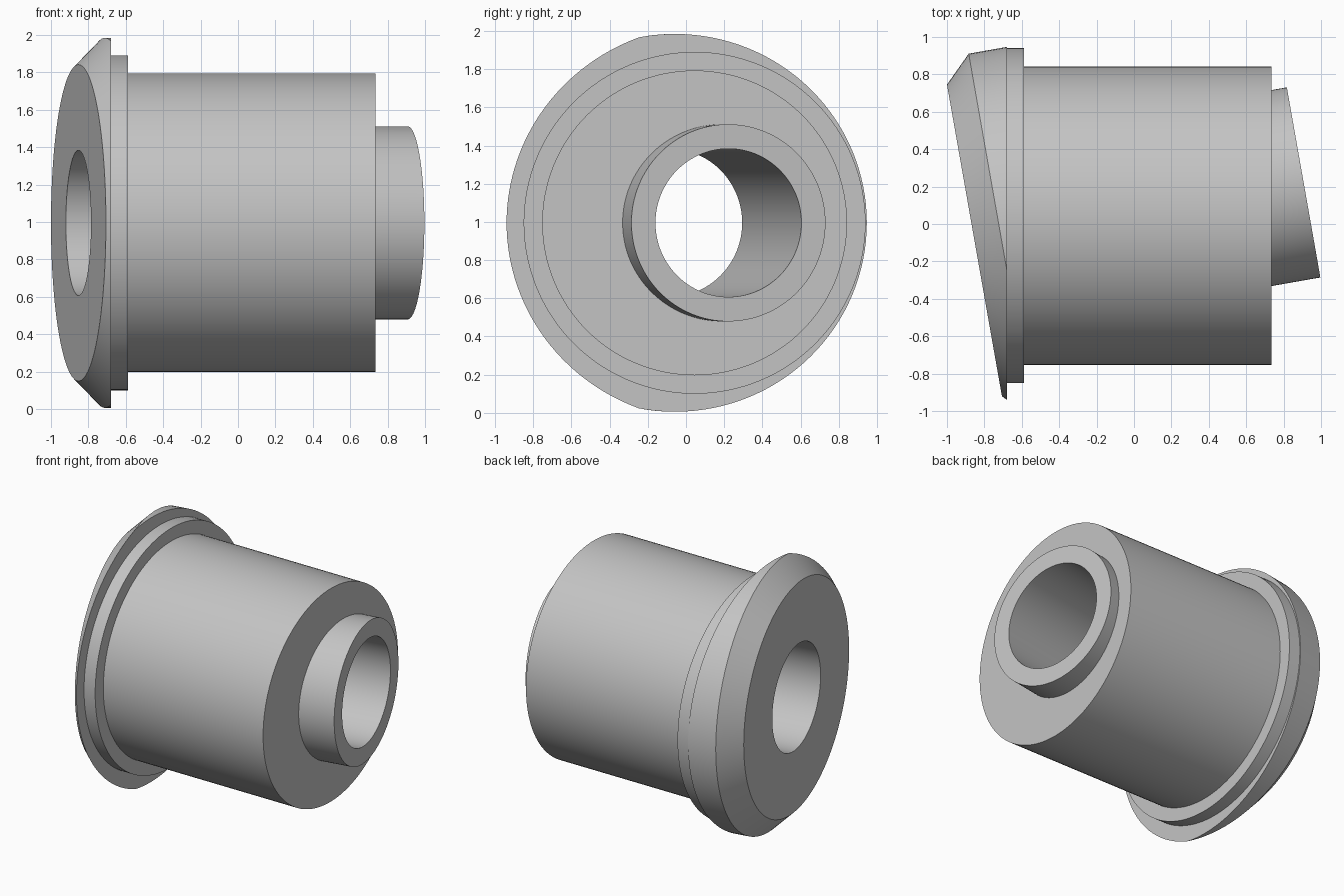
import bpy, bmesh, math
from mathutils import Matrix, Vector

if "Cube" in bpy.data.objects:
    bpy.data.objects.remove(bpy.data.objects["Cube"])

SEG = 128
CZ = 0.995
TILT = math.radians(10)

grey = bpy.data.materials.new("plain_grey")
grey.diffuse_color = (0.55, 0.55, 0.55, 1)
grey.use_nodes = True
grey.node_tree.nodes["Principled BSDF"].inputs["Base Color"].default_value = grey.diffuse_color


def lathe(name, profile, origin, tilt=0.0, cut_x=None):
    """Solid of revolution about local x: profile is (distance, radius)."""
    bm = bmesh.new()
    rings = []
    for d, r in profile:
        rings.append([bm.verts.new((d, r * math.cos(2 * math.pi * i / SEG),
                                    r * math.sin(2 * math.pi * i / SEG)))
                      for i in range(SEG)])
    for a, b in zip(rings, rings[1:]):
        for i in range(SEG):
            j = (i + 1) % SEG
            bm.faces.new((a[i], a[j], b[j], b[i]))
    bm.faces.new(rings[0])
    bm.faces.new(rings[-1])
    bm.transform(Matrix.Translation(origin) @ Matrix.Rotation(tilt, 4, 'Z'))
    if cut_x is not None:
        # trim square to the body and close the cut
        res = bmesh.ops.bisect_plane(
            bm, geom=bm.verts[:] + bm.edges[:] + bm.faces[:],
            plane_co=(cut_x, 0, 0), plane_no=(1, 0, 0), clear_outer=True)
        edges = [e for e in res["geom_cut"] if isinstance(e, bmesh.types.BMEdge)]
        bmesh.ops.holes_fill(bm, edges=edges, sides=0)
    bmesh.ops.recalc_face_normals(bm, faces=bm.faces[:])
    mesh = bpy.data.meshes.new(name)
    bm.to_mesh(mesh)
    bm.free()
    mesh.materials.append(grey)
    obj = bpy.data.objects.new(name, mesh)
    bpy.context.collection.objects.link(obj)
    return obj


def combine(target, other, operation):
    mod = target.modifiers.new(operation.lower(), 'BOOLEAN')
    mod.operation = operation
    mod.solver = 'EXACT'
    mod.object = other
    bpy.context.view_layer.objects.active = target
    bpy.ops.object.modifier_apply(modifier=mod.name)
    bpy.data.objects.remove(other, do_unlink=True)


# centre of the tilted flange face, and the tilted axis length
face = Vector((-0.853, -0.088, CZ))
length = 1.787

# straight main body
bushing = lathe("bushing", [(-0.65, 0.798), (0.735, 0.798)], (0, 0.045, CZ))
# stepped collar
collar = lathe("collar", [(-0.70, 0.895), (-0.588, 0.895)], (0, 0.045, CZ))
# tilted chamfered flange, trimmed square
flange = lathe("flange", [(0, 0.846), (0.143, 0.989), (0.6, 0.989)],
               face, TILT, cut_x=-0.68)
# tilted end spigot
spigot = lathe("spigot", [(1.2, 0.516), (length, 0.516)], face, TILT)
# tilted through bore
bore = lathe("bore", [(-0.3, 0.388), (length + 0.3, 0.388)], face, TILT)

for part in (collar, flange, spigot):
    combine(bushing, part, 'UNION')
combine(bushing, bore, 'DIFFERENCE')

bpy.ops.object.select_all(action='DESELECT')
bushing.select_set(True)
bpy.context.view_layer.objects.active = bushing
bpy.ops.object.shade_smooth_by_angle(angle=math.radians(25))
